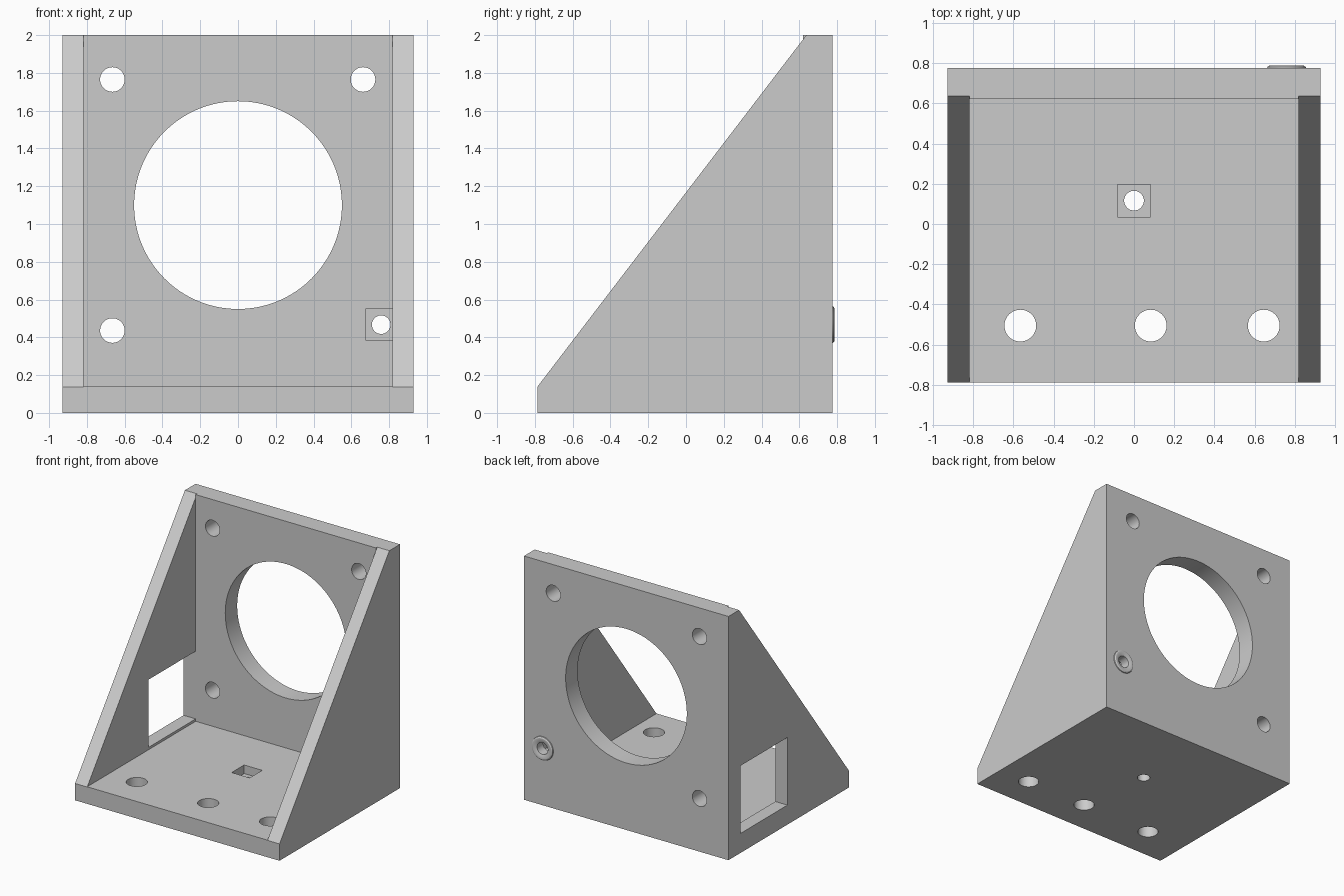
import bpy
import bmesh
import math
from mathutils import Matrix, Vector

default = bpy.data.objects.get("Cube")
if default:
    bpy.data.objects.remove(default, do_unlink=True)

# Material
grey = bpy.data.materials.new("plain grey")
grey.use_nodes = True
colour = (0.6, 0.6, 0.6, 1)
grey.diffuse_color = colour
grey.node_tree.nodes["Principled BSDF"].inputs["Base Color"].default_value = colour


def finish(bm, name):
    bmesh.ops.recalc_face_normals(bm, faces=bm.faces)
    mesh = bpy.data.meshes.new(name)
    bm.to_mesh(mesh)
    bm.free()
    mesh.materials.append(grey)
    obj = bpy.data.objects.new(name, mesh)
    bpy.context.collection.objects.link(obj)
    return obj


def prism(name, profile, x0, x1):
    """Extrude a (y, z) profile along x."""
    bm = bmesh.new()
    face = bm.faces.new([bm.verts.new((x0, y, z)) for y, z in profile])
    new = bmesh.ops.extrude_face_region(bm, geom=[face])["geom"]
    verts = [v for v in new if isinstance(v, bmesh.types.BMVert)]
    bmesh.ops.translate(bm, verts=verts, vec=(x1 - x0, 0, 0))
    return finish(bm, name)


def box(name, x0, x1, y0, y1, z0, z1):
    return prism(name, [(y0, z0), (y1, z0), (y1, z1), (y0, z1)], x0, x1)


def rod(name, centre, radius, axis, segments=48):
    bm = bmesh.new()
    turn = Matrix.Rotation(math.pi / 2, 4, "X") if axis == "Y" else Matrix()
    bmesh.ops.create_cone(bm, cap_ends=True, segments=segments, radius1=radius,
                          radius2=radius, depth=0.5,
                          matrix=Matrix.Translation(centre) @ turn)
    return finish(bm, name)


def cut(target, cutter):
    cutter.hide_render = True
    mod = target.modifiers.new("cut", "BOOLEAN")
    mod.operation = "DIFFERENCE"
    mod.solver = "EXACT"
    mod.object = cutter
    bpy.context.view_layer.objects.active = target
    bpy.ops.object.modifier_apply(modifier=mod.name)
    bpy.data.objects.remove(cutter, do_unlink=True)


def smooth(obj):
    bpy.ops.object.select_all(action="DESELECT")
    obj.select_set(True)
    bpy.context.view_layer.objects.active = obj
    bpy.ops.object.shade_smooth_by_angle(angle=math.radians(30))


HALF, INNER = 0.928, 0.818
FRONT, PLATE, BACK = -0.787, 0.62, 0.775
FLOOR = 0.14

# Bracket body: block hollowed to a floor, back plate and two side walls
bracket = box("bracket", -HALF, HALF, FRONT, BACK, 0, 2)
cut(bracket, box("hollow", -INNER, INNER, -1, PLATE, FLOOR, 2.2))

# Sloping front edges of the side walls
slope = [(-0.885, 0.01), (0.79, 2.2), (-0.885, 2.2)]
cut(bracket, prism("left_slope", slope, INNER, 1.1))
cut(bracket, prism("right_slope", slope, -1.1, -INNER))

# Window in the right wall
cut(bracket, box("window", -1.1, -0.7, 0.01, PLATE, 0.16, 0.715))

# Back plate: large opening and mounting holes
cut(bracket, rod("opening", (0, 0.7, 1.1), 0.55, "Y", 128))
for x, z in [(-0.665, 1.765), (0.662, 1.765), (-0.665, 0.436)]:
    cut(bracket, rod("mount_hole", (x, 0.7, z), 0.065, "Y"))

# Floor: mounting holes
for x in (-0.565, 0.083, 0.645):
    cut(bracket, rod("floor_hole", (x, -0.505, 0.1), 0.079, "Z"))

# Square nut pockets with screw holes, in the floor and the back plate
NUT = 0.082
cut(bracket, box("floor_pocket", -NUT, NUT, 0.035, 0.197, 0.07, 0.3))
cut(bracket, rod("floor_screw_hole", (0, 0.116, 0.1), 0.049, "Z"))
bx, bz = 0.758, 0.467
cut(bracket, box("back_pocket", bx - NUT, bx + NUT, 0.5, 0.7, bz - NUT, bz + NUT))
cut(bracket, rod("back_screw_hole", (bx, 0.75, bz), 0.049, "Y"))
smooth(bracket)

# Raised bevelled ring around the screw hole on the back
bm = bmesh.new()
ring = [(0.049, BACK), (0.097, BACK), (0.095, 0.781), (0.085, 0.787),
        (0.068, 0.787), (0.049, 0.779)]
verts = [bm.verts.new((bx + r, y, bz)) for r, y in ring]
edges = [bm.edges.new((v, verts[(i + 1) % len(verts)])) for i, v in enumerate(verts)]
bmesh.ops.spin(bm, geom=verts + edges, cent=(bx, 0, bz), axis=Vector((0, 1, 0)),
               angle=math.tau, steps=48, use_merge=True)
bmesh.ops.remove_doubles(bm, verts=bm.verts, dist=0.0001)
smooth(finish(bm, "screw_ring"))
